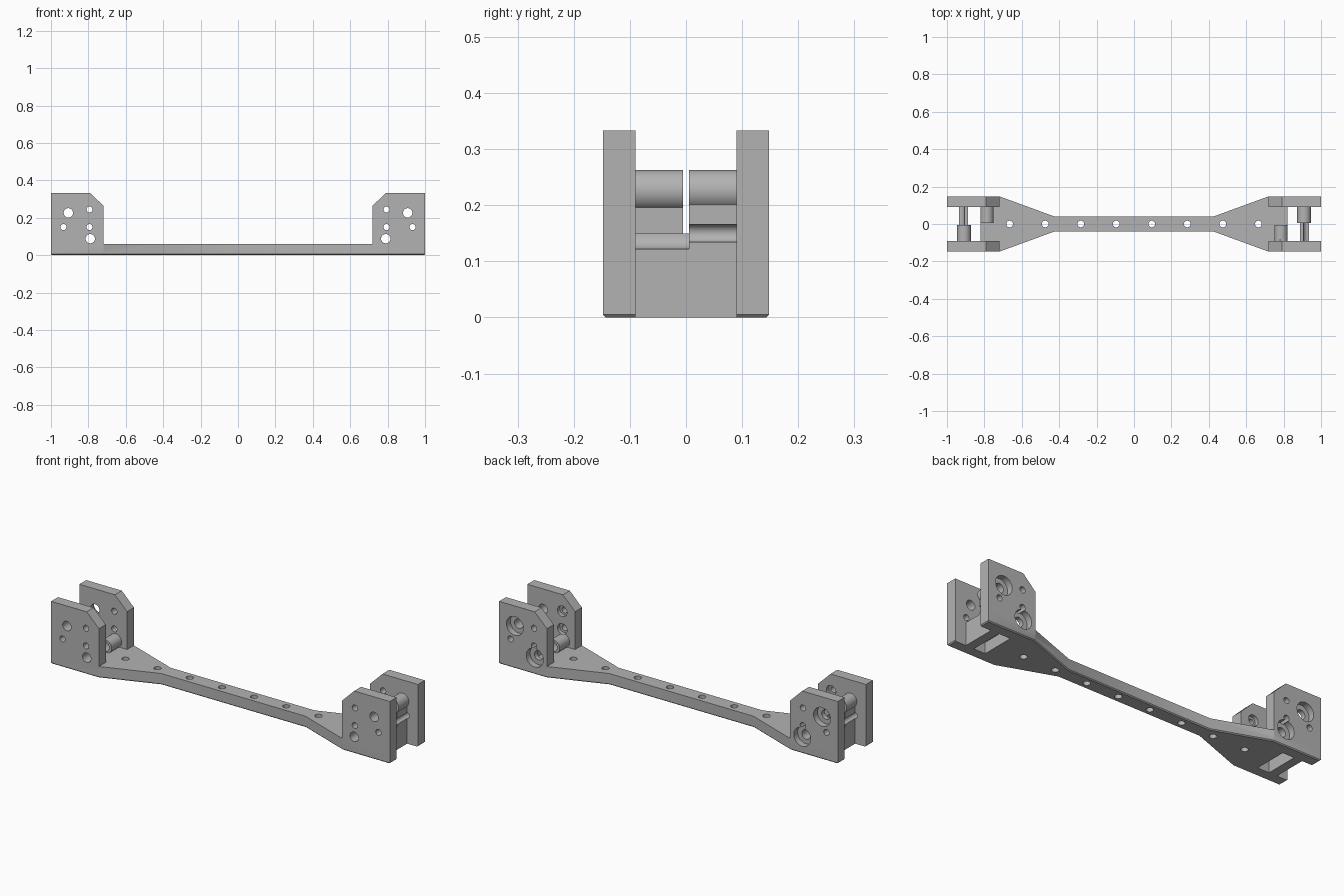
import bpy
import bmesh
import math
from mathutils import Matrix

cube = bpy.data.objects.get("Cube")
if cube:
    bpy.data.objects.remove(cube, do_unlink=True)

grey = bpy.data.materials.new("plain grey")
grey.use_nodes = True
COLOUR = (0.45, 0.45, 0.45, 1)
grey.diffuse_color = COLOUR
grey.node_tree.nodes["Principled BSDF"].inputs["Base Color"].default_value = COLOUR


def add_object(name, bm):
    bmesh.ops.recalc_face_normals(bm, faces=bm.faces)
    mesh = bpy.data.meshes.new(name)
    bm.to_mesh(mesh)
    bm.free()
    mesh.materials.append(grey)
    obj = bpy.data.objects.new(name, mesh)
    bpy.context.collection.objects.link(obj)
    return obj


def prism(name, points, direction, bevel=0.0):
    """Extrude a closed outline; optionally chamfer its starting rim."""
    bm = bmesh.new()
    face = bm.faces.new([bm.verts.new(p) for p in points])
    rim = list(face.edges)
    out = bmesh.ops.extrude_face_region(bm, geom=[face], use_keep_orig=True)
    moved = [v for v in out["geom"] if isinstance(v, bmesh.types.BMVert)]
    bmesh.ops.translate(bm, verts=moved, vec=direction)
    if bevel:
        bmesh.ops.recalc_face_normals(bm, faces=bm.faces)
        bmesh.ops.bevel(bm, geom=rim, offset=bevel, segments=1, affect='EDGES')
    return add_object(name, bm)


def box(name, x0, x1, y0, y1, z0, z1):
    return prism(name, [(x0, y0, z0), (x1, y0, z0), (x1, y1, z0), (x0, y1, z0)],
                 (0, 0, z1 - z0))


def cylinder(name, x, z, r, y0, y1):
    """Round bar running along y."""
    bm = bmesh.new()
    m = Matrix.Translation((x, (y0 + y1) / 2, z)) @ Matrix.Rotation(math.pi / 2, 4, 'X')
    bmesh.ops.create_cone(bm, cap_ends=True, segments=40, radius1=r, radius2=r,
                          depth=abs(y1 - y0), matrix=m)
    return add_object(name, bm)


def combine(body, tool, operation):
    mod = body.modifiers.new(operation, 'BOOLEAN')
    mod.operation = operation
    mod.solver = 'EXACT'
    mod.object = tool
    bpy.context.view_layer.objects.active = body
    bpy.ops.object.modifier_apply(modifier=mod.name)
    bpy.data.objects.remove(tool, do_unlink=True)


# Waisted base bar with chamfered underside
quarter = [(1, 0.148), (0.72, 0.148), (0.425, 0.04)]
upper = quarter + [(-x, y) for x, y in reversed(quarter)]
outline = upper + [(x, -y) for x, y in reversed(upper)]
bracket = prism("bracket", [(x, y, 0) for x, y in outline], (0, 0, 0.06), 0.005)

BIG = [(0.907, 0.226), (0.79, 0.088)]
SMALL = [(0.933, 0.15), (0.794, 0.244), (0.794, 0.15)]
IN, OUT, TOP = 0.09, 0.148, 0.333

for s in (1, -1):
    # Opening between the cheeks: slot and open end notch
    combine(bracket, box("slot", s * 0.82, s * 0.888, -IN, IN, -0.1, 0.2), 'DIFFERENCE')
    combine(bracket, box("notch", s * 0.936, s * 1.1, -IN, IN, -0.1, 0.2), 'DIFFERENCE')

    # Side cheeks with a cut inner corner
    profile = [(0.718, 0.03), (1, 0.03), (1, TOP), (0.79, TOP), (0.718, 0.262)]
    for y in (-OUT, IN):
        combine(bracket, prism("cheek", [(s * x, y, z) for x, z in profile],
                               (0, OUT - IN, 0)), 'UNION')

    # Cross web, its tall half, and the two bosses, turned about z at each end
    parts = [
        box("web", s * 0.888, s * 0.936, -0.1, 0.1, 0.02, 0.15),
        box("tall_web", s * 0.888, s * 0.936, s * 0.005, s * 0.1, 0.1, 0.226),
        cylinder("upper_boss", s * 0.909, 0.226, 0.037, s * 0.005, s * 0.1),
        cylinder("lower_boss", s * 0.786, 0.09, 0.036, s * -0.1, s * -0.005),
    ]
    for part in parts:
        combine(bracket, part, 'UNION')

    # Wide groove along the low half of the web
    combine(bracket, cylinder("groove", s * 0.933, 0.15, 0.028, s * -IN, s * 0.005),
            'DIFFERENCE')

    # Through holes, outer counterbores and inner recesses
    for x, z in BIG:
        combine(bracket, cylinder("bolt_hole", s * x, z, 0.025, -0.3, 0.3), 'DIFFERENCE')
        combine(bracket, cylinder("counterbore", s * x, z, 0.05, 0.115, 0.3), 'DIFFERENCE')
    for x, z in SMALL:
        combine(bracket, cylinder("pin_hole", s * x, z, 0.016, -0.3, 0.3), 'DIFFERENCE')
    for x, z in SMALL[1:]:
        combine(bracket, cylinder("recess", s * x, z, 0.028, -0.11, -0.08), 'DIFFERENCE')

# Row of holes down the bar
for i in range(8):
    bm = bmesh.new()
    bmesh.ops.create_cone(bm, cap_ends=True, segments=32, radius1=0.018, radius2=0.018,
                          depth=0.4, matrix=Matrix.Translation((0.19 * (i - 3.5), 0, 0)))
    combine(bracket, add_object("bar_hole", bm), 'DIFFERENCE')

bpy.ops.object.select_all(action='DESELECT')
bracket.select_set(True)
bpy.context.view_layer.objects.active = bracket
bpy.ops.object.shade_smooth_by_angle(angle=math.radians(30))
